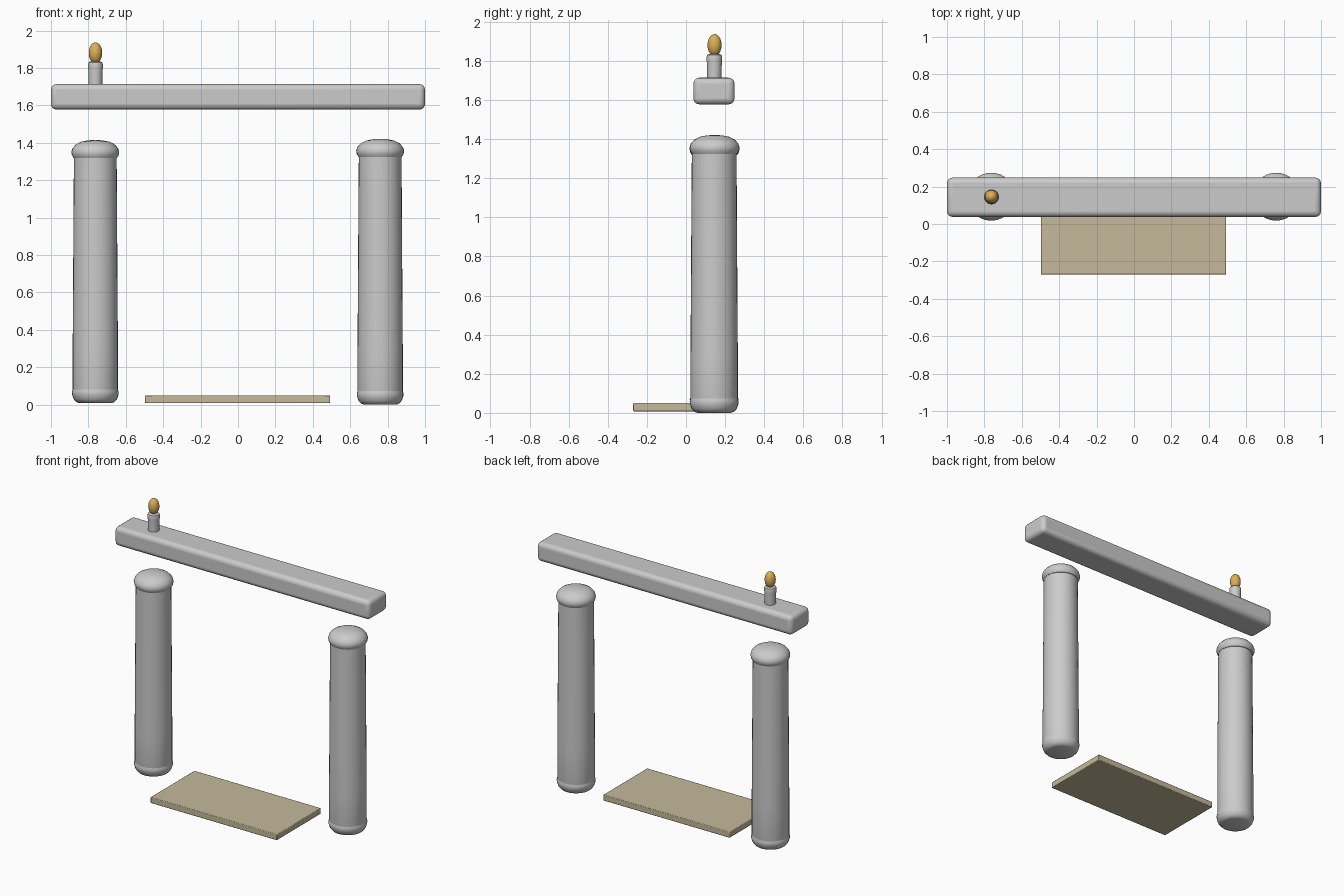
import bpy, math
from mathutils import Vector

if "Cube" in bpy.data.objects:
    bpy.data.objects.remove(bpy.data.objects["Cube"])

def material(name, rgb):
    m = bpy.data.materials.new(name)
    m.diffuse_color = (*rgb, 1)
    m.use_nodes = True
    m.node_tree.nodes["Principled BSDF"].inputs["Base Color"].default_value = m.diffuse_color
    return m

def smooth(ob, angle=40):
    bpy.ops.object.select_all(action='DESELECT')
    ob.select_set(True)
    bpy.context.view_layer.objects.active = ob
    bpy.ops.object.shade_smooth_by_angle(angle=math.radians(angle))

def box(name, lo, hi, bevel, segments, mat=None):
    lo, hi = Vector(lo), Vector(hi)
    bpy.ops.mesh.primitive_cube_add(size=1, location=(lo + hi) / 2)
    ob = bpy.context.object
    ob.name = name
    ob.scale = hi - lo
    bpy.ops.object.transform_apply(location=False, rotation=False, scale=True)
    mod = ob.modifiers.new("Bevel", 'BEVEL')
    mod.width, mod.segments = bevel, segments
    smooth(ob)
    if mat:
        ob.data.materials.append(mat)
    return ob

def lathe(name, profile, location, sides=32, mat=None):
    """Closed solid turned from (radius, height) points, capped at both ends."""
    verts, faces = [], []
    for r, z in profile:
        for i in range(sides):
            a = math.tau * i / sides
            verts.append((r * math.cos(a), r * math.sin(a), z))
    for k in range(len(profile) - 1):
        for i in range(sides):
            j = (i + 1) % sides
            faces.append((k * sides + i, k * sides + j,
                          (k + 1) * sides + j, (k + 1) * sides + i))
    faces.append(tuple(reversed(range(sides))))
    top = (len(profile) - 1) * sides
    faces.append(tuple(range(top, top + sides)))
    me = bpy.data.meshes.new(name)
    me.from_pydata(verts, [], faces)
    ob = bpy.data.objects.new(name, me)
    bpy.context.collection.objects.link(ob)
    ob.location = location
    smooth(ob)
    if mat:
        me.materials.append(mat)
    return ob

gold = material("gold", (0.72, 0.43, 0.09))
tan = material("tan", (0.56, 0.49, 0.33))
DEPTH = 0.144

# Columns: rounded base, tapering shaft, domed cap
base = [(0.085, 0), (0.102, 0.006), (0.116, 0.022), (0.124, 0.045),
        (0.125, 0.06), (0.119, 0.08)]
shaft = [(0.115, 0.03), (0.121, 0.06), (0.121, 0.3), (0.118, 0.75),
         (0.116, 1.1), (0.114, 1.34)]
cap = [(0.10, 1.318), (0.116, 1.323), (0.125, 1.338), (0.128, 1.355),
       (0.122, 1.375), (0.104, 1.395), (0.075, 1.41), (0.04, 1.417), (0.01, 1.419)]
for side, x, z in (("left", -0.763, 0.008), ("right", 0.76, 0.0)):
    z_cap = 0.002 if side == "right" else -0.004
    lathe(side + "_column_base", base, (x, DEPTH, z))
    lathe(side + "_column_shaft", shaft, (x, DEPTH, z))
    lathe(side + "_column_cap", cap, (x, DEPTH + 0.002, z_cap))

# Floating lintel
box("lintel", (-1, 0.038, 1.578), (1, 0.248, 1.714), 0.03, 4)

# Floor slab
box("floor_slab", (-0.497, -0.27, 0.008), (0.493, 0.222, 0.05), 0.004, 2, tan)

# Candle and flame
candle = [(0.036, 1.69), (0.037, 1.76), (0.039, 1.80), (0.04, 1.818),
          (0.037, 1.83), (0.028, 1.835)]
lathe("candle", candle, (-0.762, 0.145, 0), 24)
bpy.ops.mesh.primitive_uv_sphere_add(segments=24, ring_count=16, radius=1,
                                     location=(-0.762, 0.146, 1.881))
flame = bpy.context.object
flame.name = "candle_flame"
flame.scale = (0.036, 0.036, 0.056)
bpy.ops.object.transform_apply(location=False, rotation=False, scale=True)
flame.data.materials.append(gold)
smooth(flame)
